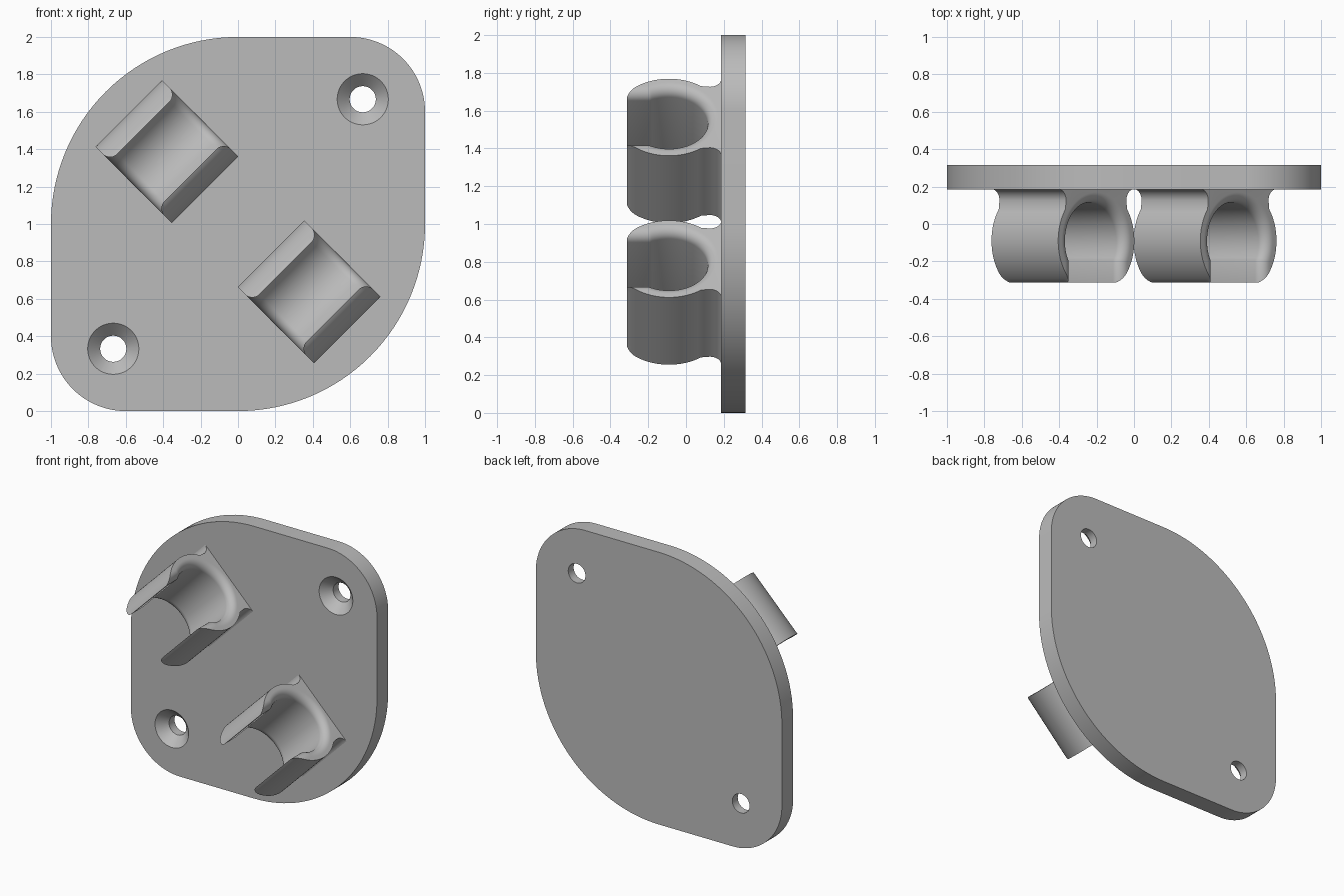
import bpy, bmesh
from math import sin, cos, pi, sqrt, acos, asin, radians
from mathutils import Vector

old = bpy.data.objects.get("Cube")
if old:
    bpy.data.objects.remove(old)

grey = bpy.data.materials.new("plain_grey")
grey.use_nodes = True
colour = (0.5, 0.5, 0.5, 1)
grey.diffuse_color = colour
grey.node_tree.nodes["Principled BSDF"].inputs["Base Color"].default_value = colour

FRONT, BACK = 0.185, 0.315


def finish(bm, name):
    bmesh.ops.recalc_face_normals(bm, faces=bm.faces)
    mesh = bpy.data.meshes.new(name)
    bm.to_mesh(mesh)
    bm.free()
    obj = bpy.data.objects.new(name, mesh)
    bpy.context.collection.objects.link(obj)
    mesh.materials.append(grey)
    return obj


def smooth(obj):
    bpy.ops.object.select_all(action="DESELECT")
    obj.select_set(True)
    bpy.context.view_layer.objects.active = obj
    bpy.ops.object.shade_smooth_by_angle(angle=radians(30))


# Base plate: square with two large and two small rounded corners
def make_plate():
    bm = bmesh.new()
    ring = []
    corners = [(1, 1, 0.4), (-1, 1, 1.0), (-1, -1, 0.4), (1, -1, 1.0)]
    for i, (sx, sz, r) in enumerate(corners):
        for k in range(33):
            t = (i + k / 32) * pi / 2
            ring.append(bm.verts.new((sx * (1 - r) + r * cos(t), FRONT,
                                      1 + sz * (1 - r) + r * sin(t))))
    face = bm.faces.new(ring)
    back = bmesh.ops.extrude_face_region(bm, geom=[face])["geom"]
    bmesh.ops.translate(bm, vec=(0, BACK - FRONT, 0),
                        verts=[v for v in back if isinstance(v, bmesh.types.BMVert)])
    return finish(bm, "base_plate")


# Countersunk screw hole cutter, turned around the y axis
def make_cutter(x, z):
    bm = bmesh.new()
    profile = [(0.147, FRONT - 0.01), (0.07, FRONT + 0.067), (0.07, BACK + 0.05)]
    rings = [[bm.verts.new((x + r * cos(k * pi / 24), y, z + r * sin(k * pi / 24)))
              for k in range(48)] for r, y in profile]
    for a, b in zip(rings, rings[1:]):
        for k in range(48):
            j = (k + 1) % 48
            bm.faces.new((a[k], a[j], b[j], b[k]))
    bm.faces.new(rings[0])
    bm.faces.new(rings[-1])
    obj = finish(bm, "screw_hole_cutter")
    obj.hide_render = True
    return obj


plate = make_plate()
for x, z in ((0.667, 1.667), (-0.667, 0.333)):
    cutter = make_cutter(x, z)
    mod = plate.modifiers.new("screw_hole", "BOOLEAN")
    mod.object = cutter
    mod.solver = "EXACT"
    bpy.context.view_layer.objects.active = plate
    bpy.ops.object.modifier_apply(modifier=mod.name)
    bpy.data.objects.remove(cutter)
smooth(plate)

# Clip: open C-shaped section lofted along its axis, bore flaring at both ends
R_OUT, R_BORE, SLOT, MID_Y = 0.288, 0.205, 0.178, -0.09
HALF, FLARE, N = 0.252, 0.055, 24


def section(f):
    """Closed (w, y) loop of the clip, with the bore widened by f."""
    slot, bore = SLOT + f, R_BORE + f
    tip = acos(slot / R_OUT)
    tip_y = max(MID_Y - R_OUT * sin(tip), -0.313)
    neck = radians(36)
    outer = [(slot, tip_y)]
    for k in range(1, N):
        t = -tip + (tip + neck) * k / (N - 1)
        outer.append((R_OUT * cos(t), max(MID_Y + R_OUT * sin(t), -0.313)))
    # fillet from the neck out to the plate
    for k in range(9):
        t = k / 8 * pi / 2
        outer.append((0.288 - 0.06 * cos(t), 0.127 + 0.06 * sin(t)))
    outer.append((0.288, 0.2))
    outer.append((0, 0.2))
    # slot wall, then the bore down to its lowest point
    start = -acos(slot / bore)
    count = len(outer)
    inner = [(slot, tip_y + 0.0005)]
    for k in range(count - 1):
        t = start + (pi / 2 - start) * k / (count - 2)
        inner.append((bore * cos(t), MID_Y + bore * sin(t)))
    mirror = lambda pts: [(-w, y) for w, y in reversed(pts[:-1])]
    return outer + mirror(outer), inner + mirror(inner)


def make_clip(name, cx, cz):
    bm = bmesh.new()
    along = Vector((1, 0, 1)) / sqrt(2)
    across = Vector((1, 0, -1)) / sqrt(2)
    steps = [k * pi / 20 for k in range(11)]
    stations = [(HALF - FLARE + FLARE * sin(t), FLARE * (1 - cos(t))) for t in steps]
    stations = [(-a, f) for a, f in reversed(stations)] + stations
    loops = []
    for a, f in stations:
        place = lambda p: bm.verts.new(Vector((cx, p[1], cz)) + along * a + across * p[0])
        outer, inner = section(f)
        loops.append(([place(p) for p in outer], [place(p) for p in inner]))
    m = len(loops[0][0])
    for (o1, i1), (o2, i2) in zip(loops, loops[1:]):
        for k in range(m - 1):
            bm.faces.new((o1[k], o1[k + 1], o2[k + 1], o2[k]))
            bm.faces.new((i1[k], i1[k + 1], i2[k + 1], i2[k]))
        for k in (0, m - 1):
            bm.faces.new((o1[k], i1[k], i2[k], o2[k]))
    for o, i in (loops[0], loops[-1]):
        for k in range(m - 1):
            bm.faces.new((o[k], o[k + 1], i[k + 1], i[k]))
    smooth(finish(bm, name))


make_clip("upper_clip", -0.38, 1.387)
make_clip("lower_clip", 0.38, 0.637)
